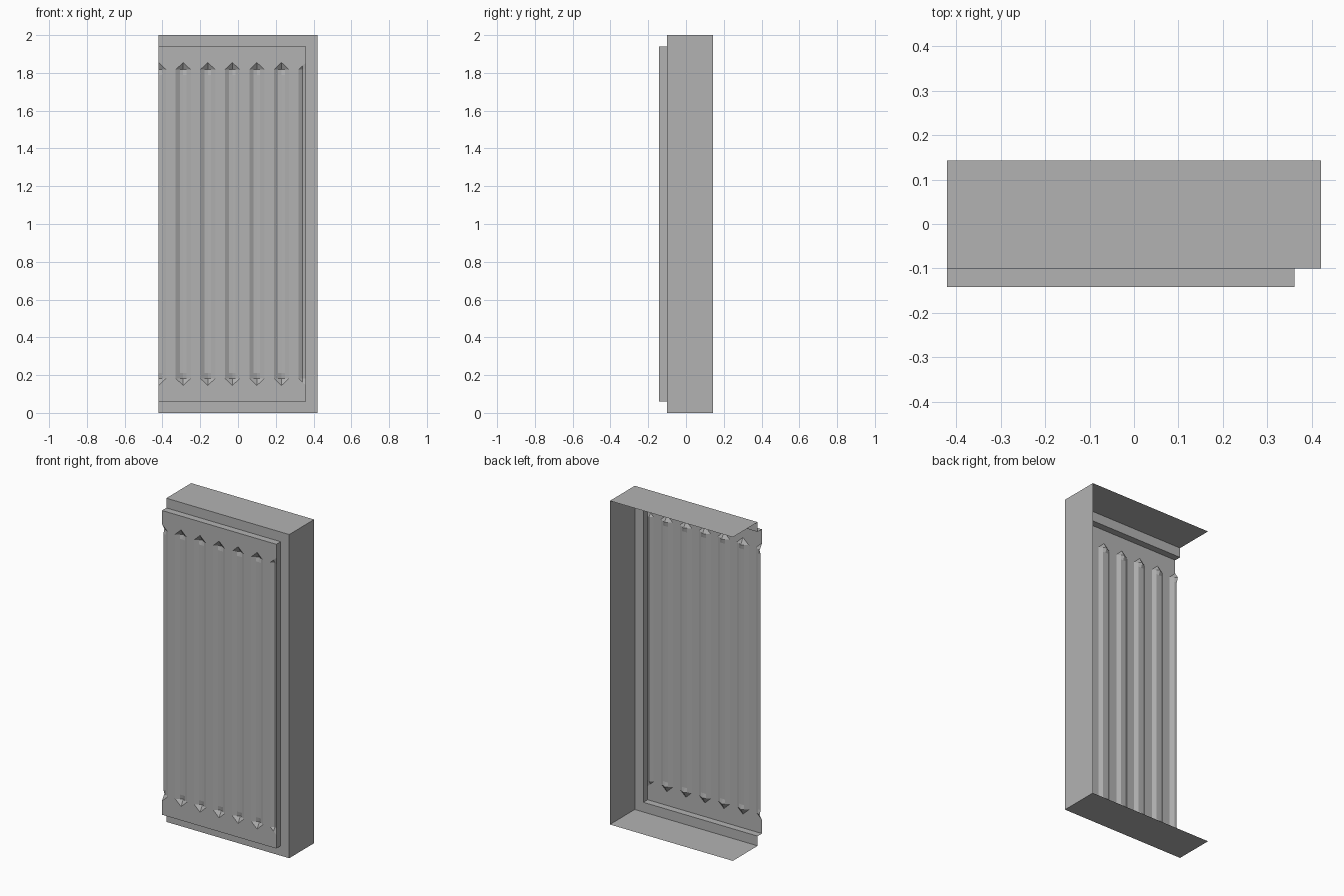
import bpy, bmesh

if "Cube" in bpy.data.objects:
    bpy.data.objects.remove(bpy.data.objects["Cube"])

W, TOP = 0.42, 2.0
BACK, FACE, RAISED = 0.143, -0.10, -0.142    # y of the open back, frame and panel
P_RIGHT, P_LOW, P_HIGH = 0.361, 0.06, 1.94   # raised panel limits
PITCH, HALF = 0.13, 0.04                     # flute spacing and half width
PIT, FLOOR = 0.023, 0.013                    # depth at the flute ends and along it

grey = bpy.data.materials.new("dark_grey")
grey.diffuse_color = (0.45, 0.45, 0.45, 1)
grey.use_nodes = True
grey.node_tree.nodes["Principled BSDF"].inputs["Base Color"].default_value = grey.diffuse_color


def make_object(name, faces):
    bm = bmesh.new()
    for f in faces:
        bm.faces.new([bm.verts.new(p) for p in f])
    bmesh.ops.remove_doubles(bm, verts=bm.verts, dist=0.0005)
    bmesh.ops.recalc_face_normals(bm, faces=bm.faces)
    me = bpy.data.meshes.new(name)
    bm.to_mesh(me)
    bm.free()
    me.materials.append(grey)
    ob = bpy.data.objects.new(name, me)
    bpy.context.collection.objects.link(ob)
    return ob


def front(x0, x1, z0, z1, y):
    return [(x0, y, z0), (x1, y, z0), (x1, y, z1), (x0, y, z1)]


def level(x0, x1, y0, y1, z):
    return [(x0, y0, z), (x1, y0, z), (x1, y1, z), (x0, y1, z)]


def side(x, y0, y1, z0, z1):
    return [(x, y0, z0), (x, y1, z0), (x, y1, z1), (x, y0, z1)]


# outer casing: open at the back and the left
make_object("casing", [
    level(-W, W, FACE, BACK, 0),
    level(-W, W, FACE, BACK, TOP),
    side(W, FACE, BACK, 0, TOP),
    front(-W, P_RIGHT, 0, P_LOW, FACE),
    front(-W, P_RIGHT, P_HIGH, TOP, FACE),
    front(P_RIGHT, W, 0, TOP, FACE),
])


# fluted panel: every column carries a list of points from bottom to top
def column(x, o, flat=False):
    k = 1 - abs(o) / HALF                     # 1 in the flute centre, 0 at its edge
    floor, pit = min(FLOOR, PIT * k), PIT * k
    if flat:
        floor = pit = 0
    upper = [(1.79, floor), (1.817, pit), (1.817 + 0.038 * k, 0), (P_HIGH, 0)]
    lower = [(2 - z, d) for z, d in reversed(upper)]
    return [(x, RAISED + d, z) for z, d in lower + upper]


def strips(a, b):
    for j in range(len(a) - 1):
        ps = []
        for p in (a[j], b[j], b[j + 1], a[j + 1]):
            if all(sum(abs(u - v) for u, v in zip(p, q)) > 1e-4 for q in ps):
                ps.append(p)
        if len(ps) > 2:
            yield ps


cols = []
for i in range(7):
    for o in (-HALF, -0.0175, 0, 0.0175, HALF):
        x = -W + i * PITCH + o
        if -W - 1e-4 <= x < P_RIGHT - 0.005:
            cols.append(column(x, o))
cols.append(column(P_RIGHT, 0, flat=True))    # last flute closes at the corner
faces = [f for a, b in zip(cols, cols[1:]) for f in strips(a, b)]

# panel returns back to the casing face
faces.append(side(P_RIGHT, RAISED, FACE, P_LOW, P_HIGH))
faces += [level(-W, P_RIGHT, RAISED, FACE, z) for z in (P_LOW, P_HIGH)]
make_object("fluted_panel", faces)
